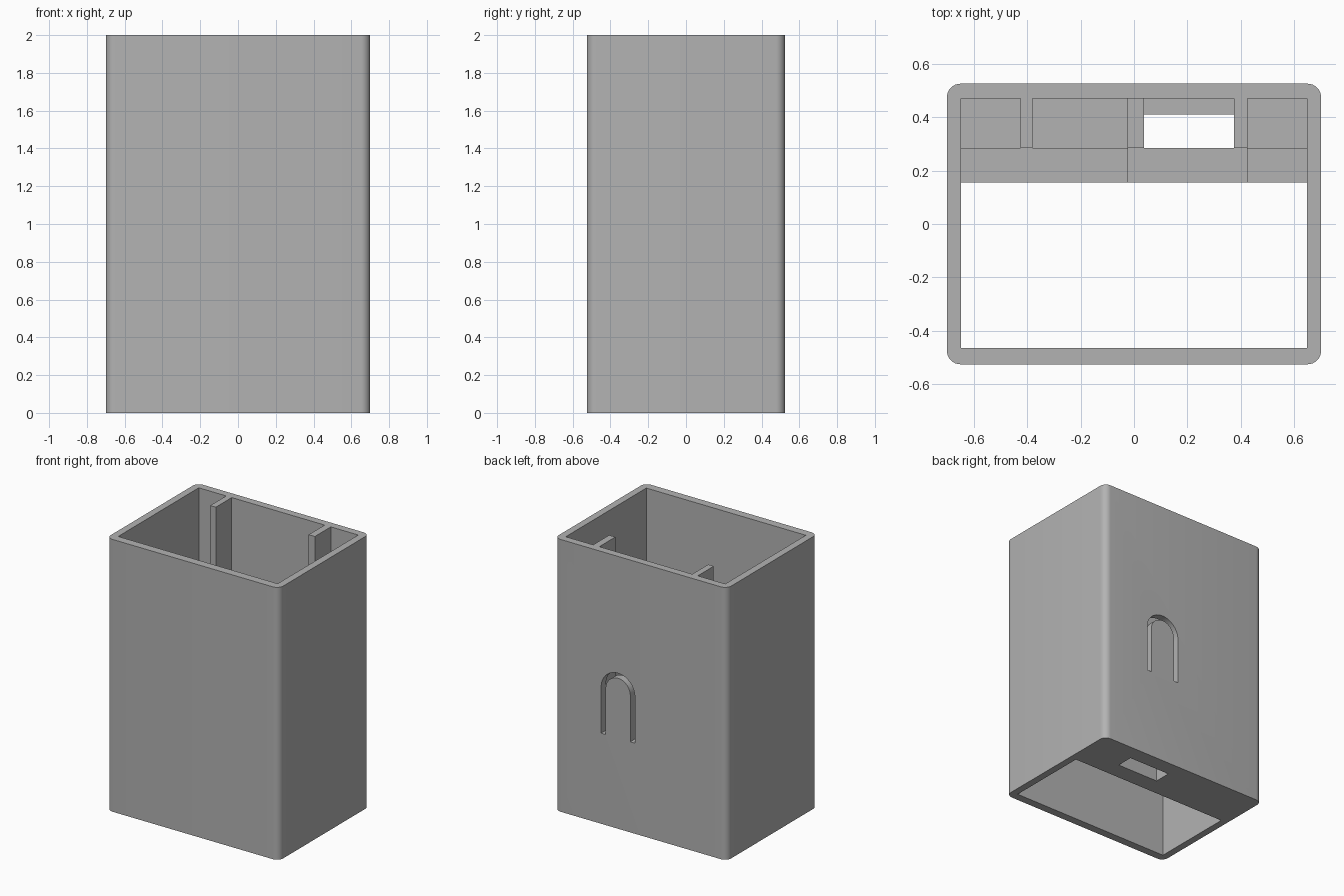
import bpy
import bmesh
import math
from mathutils import Vector

cube = bpy.data.objects.get("Cube")
if cube:
    bpy.data.objects.remove(cube, do_unlink=True)

grey = bpy.data.materials.new("light_grey_plastic")
grey.use_nodes = True
GREY = (0.45, 0.45, 0.45, 1)
grey.diffuse_color = GREY
grey.node_tree.nodes["Principled BSDF"].inputs["Base Color"].default_value = GREY


def prism(name, outline, push):
    """Extrude a closed 3D outline along a vector."""
    bm = bmesh.new()
    face = bm.faces.new([bm.verts.new(p) for p in outline])
    ext = bmesh.ops.extrude_face_region(bm, geom=[face])
    verts = [v for v in ext["geom"] if isinstance(v, bmesh.types.BMVert)]
    bmesh.ops.translate(bm, verts=verts, vec=Vector(push))
    bmesh.ops.recalc_face_normals(bm, faces=bm.faces)
    mesh = bpy.data.meshes.new(name)
    bm.to_mesh(mesh)
    bm.free()
    obj = bpy.data.objects.new(name, mesh)
    bpy.context.collection.objects.link(obj)
    mesh.materials.append(grey)
    return obj


def arc(cx, cy, r, start, end, steps):
    angles = [math.radians(start + (end - start) * i / steps) for i in range(steps + 1)]
    return [(cx + r * math.cos(a), cy + r * math.sin(a)) for a in angles]


def cut(body, cutter):
    """Subtract the cutter from the body, then discard it."""
    cutter.hide_render = True
    mod = body.modifiers.new("cut", 'BOOLEAN')
    mod.operation = 'DIFFERENCE'
    mod.solver = 'EXACT'
    mod.object = cutter
    bpy.context.view_layer.objects.active = body
    bpy.ops.object.modifier_apply(modifier=mod.name)
    bpy.data.objects.remove(cutter, do_unlink=True)


def pocket(body, x0, x1, y0, y1, z0, z1):
    outline = [(x0, y0, z0), (x1, y0, z0), (x1, y1, z0), (x0, y1, z0)]
    cut(body, prism("pocket_cutter", outline, (0, 0, z1 - z0)))


# Outer sleeve with rounded upright corners
W, D, R, H = 0.70, 0.525, 0.05, 2.0
outline = []
for i, (sx, sy) in enumerate([(1, 1), (-1, 1), (-1, -1), (1, -1)]):
    outline += arc(sx * (W - R), sy * (D - R), R, 90 * i, 90 * i + 90, 8)
sleeve = prism("sleeve_body", [(x, y, 0) for x, y in outline], (0, 0, H))

# Main levels: open front shaft, ledge and compartment front wall
IN, FRONT, LEDGE, RIB, BACK = 0.648, -0.465, 0.155, 0.285, 0.47
BOX_L, BOX_R, TOP = -0.025, 0.425, H + 0.2
FLOOR, LEDGE_Z, BOX_Z = 0.06, 0.16, 0.45
pocket(sleeve, -IN, IN, FRONT, LEDGE, -0.2, TOP)
pocket(sleeve, -IN, IN, 0, RIB, BOX_Z, TOP)
pocket(sleeve, -IN, BOX_L, 0, RIB, LEDGE_Z, TOP)
pocket(sleeve, BOX_R, IN, 0, RIB, LEDGE_Z, TOP)

# Rear bays, leaving two full-height ribs and a low divider
for x0, x1, z in [(-IN, -0.425, FLOOR), (-0.38, BOX_L, FLOOR),
                  (BOX_R, IN, FLOOR), (0.038, 0.375, FLOOR),
                  (-0.1, 0.2, 0.55)]:
    pocket(sleeve, x0, x1, RIB, BACK, z, TOP)

# Opening through the floor
pocket(sleeve, 0.038, 0.375, RIB, 0.41, -0.2, 0.2)

# Arched slot that frees a spring tab in the back wall
CX, CZ, BOTTOM, RO, RI = 0.185, 1.005, 0.665, 0.137, 0.1
slot = [(CX + RO, BOTTOM)] + arc(CX, CZ, RO, 0, 180, 24) + [(CX - RO, BOTTOM)]
slot += [(CX - RI, BOTTOM)] + arc(CX, CZ, RI, 180, 0, 24) + [(CX + RI, BOTTOM)]
cut(sleeve, prism("slot_cutter", [(x, 0.44, z) for x, z in slot], (0, 0.2, 0)))

# Smooth rounded corners, crisp edges elsewhere
bpy.ops.object.select_all(action='DESELECT')
sleeve.select_set(True)
bpy.context.view_layer.objects.active = sleeve
bpy.ops.object.shade_smooth_by_angle(angle=math.radians(30))
